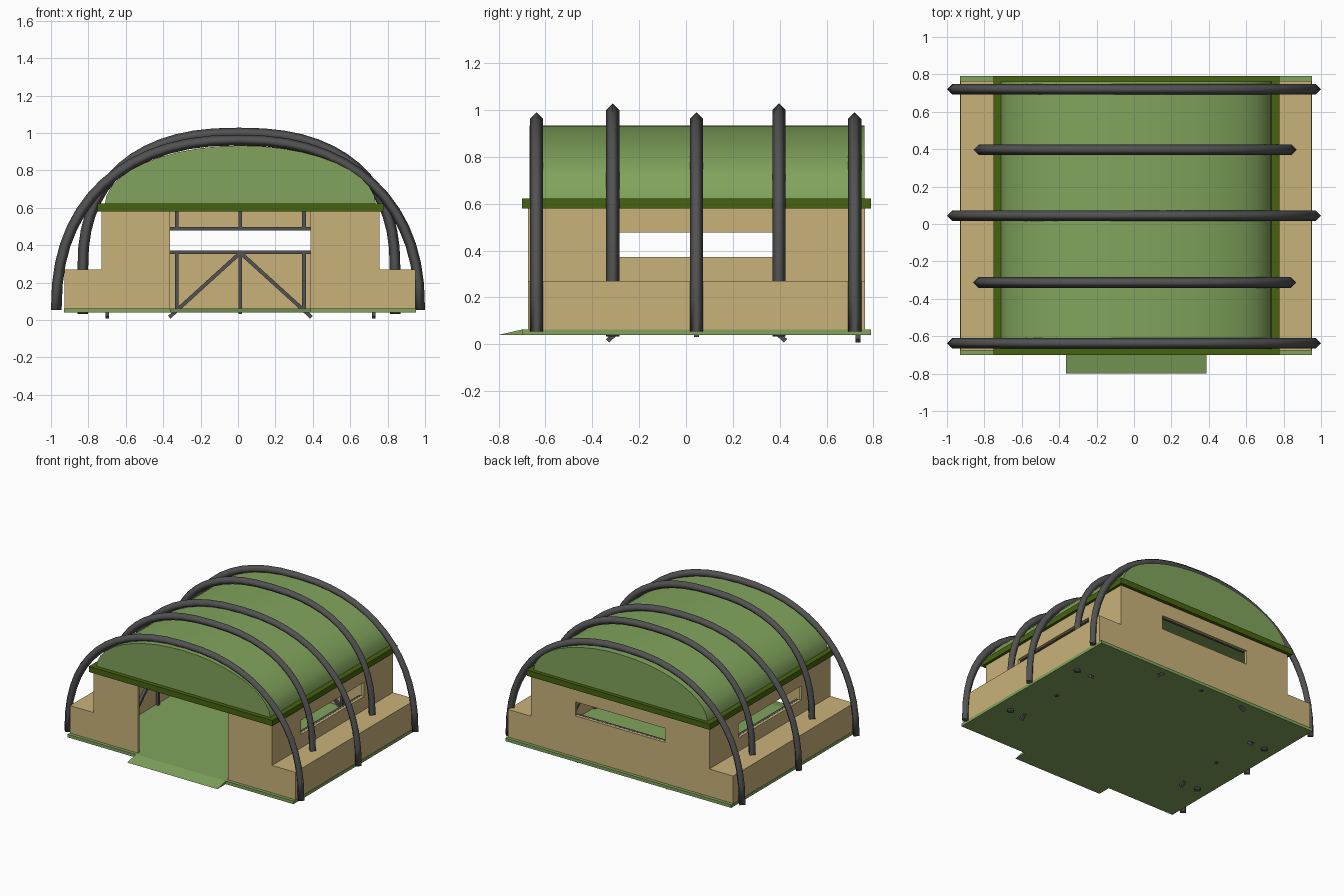
import bpy, bmesh, math
from mathutils import Vector, Matrix

if "Cube" in bpy.data.objects:
    bpy.data.objects.remove(bpy.data.objects["Cube"])

def material(name, rgb):
    m = bpy.data.materials.new(name)
    m.diffuse_color = (*rgb, 1)
    m.use_nodes = True
    m.node_tree.nodes["Principled BSDF"].inputs["Base Color"].default_value = m.diffuse_color
    return m

SAND = material("sand", (0.59, 0.45, 0.195))
GREEN = material("leaf_green", (0.22, 0.37, 0.107))
OLIVE = material("dark_olive", (0.062, 0.125, 0.005))
GREY = material("dark_grey", (0.085, 0.085, 0.088))

def finish(name, bm, mat, smooth=None):
    bmesh.ops.recalc_face_normals(bm, faces=bm.faces)
    me = bpy.data.meshes.new(name)
    bm.to_mesh(me)
    bm.free()
    me.materials.append(mat)
    ob = bpy.data.objects.new(name, me)
    bpy.context.collection.objects.link(ob)
    if smooth:
        bpy.context.view_layer.objects.active = ob
        ob.select_set(True)
        bpy.ops.object.shade_smooth_by_angle(angle=math.radians(smooth))
        ob.select_set(False)
    return ob

def add_box(bm, x0, x1, y0, y1, z0, z1):
    mat = Matrix.Translation(((x0 + x1) / 2, (y0 + y1) / 2, (z0 + z1) / 2))
    bmesh.ops.create_cube(bm, size=1, matrix=mat @ Matrix.Diagonal((x1 - x0, y1 - y0, z1 - z0, 1)))

def boxes(name, mat, *dims):
    bm = bmesh.new()
    for d in dims:
        add_box(bm, *d)
    return finish(name, bm, mat)

def add_beam(bm, p, q, w):
    p, q = Vector(p), Vector(q)
    d = q - p
    rot = d.to_track_quat('Z', 'Y').to_matrix().to_4x4()
    bmesh.ops.create_cube(bm, size=1, matrix=Matrix.Translation((p + q) / 2) @ rot
                          @ Matrix.Diagonal((w, w, d.length, 1)))

def prism(name, mat, profile, axis, lo, hi, smooth=None):
    """Extrude a closed 2D profile along x or y."""
    bm = bmesh.new()
    put = (lambda a, z, t: (t, a, z)) if axis == 'x' else (lambda a, z, t: (a, t, z))
    ends = [[bm.verts.new(put(a, z, t)) for a, z in profile] for t in (lo, hi)]
    n = len(profile)
    for e in ends:
        bm.faces.new(e)
    for i in range(n):
        j = (i + 1) % n
        bm.faces.new((ends[0][i], ends[0][j], ends[1][j], ends[1][i]))
    return finish(name, bm, mat, smooth)

# Shared plan dimensions
X0, X1, Y0, Y1 = -0.73, 0.757, -0.675, 0.765
CX, CY = 0.0125, 0.045
T = 0.02                     # wall thickness
ZB, ZT = 0.055, 0.585        # wall bottom and top
W0, W1 = 0.372, 0.478        # window bottom and top
HW = 0.375                   # half width of door and windows

# Floor and entry ramp
boxes("floor_slab", GREEN, (-0.93, 0.953, -0.70, 0.79, 0.04, 0.063))
prism("entry_ramp", GREEN, [(-0.80, 0.04), (-0.70, 0.04), (-0.70, 0.063)], 'x', CX - HW, CX + HW)

# Front wall: one panel on each side of the doorway
boxes("front_wall", SAND,
      (X0, CX - HW, Y0, Y0 + T, ZB, ZT), (CX + HW, X1, Y0, Y0 + T, ZB, ZT))

# Back wall with window slot
boxes("back_wall", SAND,
      (X0, CX - HW, Y1 - T, Y1, ZB, ZT), (CX + HW, X1, Y1 - T, Y1, ZB, ZT),
      (CX - HW, CX + HW, Y1 - T, Y1, ZB, W0), (CX - HW, CX + HW, Y1 - T, Y1, W1, ZT))

# Side walls with window slots, and the low blocks beside them
for side, a, b, c, d in (("left", X0, X0 + T, -0.928, X0), ("right", X1 - T, X1, X1, 0.95)):
    boxes(side + "_wall", SAND,
          (a, b, Y0 + T, CY - HW, ZB, ZT), (a, b, CY + HW, Y1 - T, ZB, ZT),
          (a, b, CY - HW, CY + HW, ZB, W0), (a, b, CY - HW, CY + HW, W1, ZT))
    boxes(side + "_low_block", SAND, (c, d, Y0, Y1, 0.05, 0.27))

# Inner support frames under and over each window
def frame(name, place):
    bm = bmesh.new()
    w = 0.02
    for z in (0.362, 0.488):
        add_beam(bm, place(-HW, z), place(HW, z), w)
    for u in (-0.34, 0, 0.34):
        add_beam(bm, place(u, 0.032 if u == 0 else 0.05), place(u, 0.36), w)
        add_beam(bm, place(u, 0.49), place(u, ZT), w)
    for s in (-1, 1):
        add_beam(bm, place(0, 0.36), place(s * 0.38, 0.015), w)
    finish(name, bm, GREY)

frame("back_frame", lambda u, z: (CX + u, Y1 - T - 0.011, z))
frame("left_frame", lambda u, z: (X0 + T + 0.011, CY + u, z))
frame("right_frame", lambda u, z: (X1 - T - 0.011, CY + u, z))

# Roof trim ring
boxes("roof_trim", OLIVE,
      (-0.752, 0.777, -0.70, -0.655, 0.58, 0.623), (-0.752, 0.777, 0.745, 0.79, 0.58, 0.623),
      (-0.752, -0.70, -0.655, 0.745, 0.58, 0.623), (0.725, 0.777, -0.655, 0.745, 0.58, 0.623))

# Vaulted roof
N = 20
arc = [(CX + 0.725 * math.cos(math.pi * i / N), 0.615 + 0.318 * math.sin(math.pi * i / N))
       for i in range(N + 1)]
prism("vault_roof", GREEN, arc, 'y', -0.668, 0.762, 30)

# Hoops: diamond section swept along a squarish arch
def hoop(name, y, cx, a, z0, b, n, foot, r=0.0285, steps=28):
    path = []
    for i in range(steps + 1):
        t = math.pi * i / steps
        c, s = math.cos(t), max(math.sin(t), 0)
        path.append(Vector((cx + a * math.copysign(abs(c) ** (2 / n), c), 0, z0 + b * s ** (2 / n))))
    if foot < z0:
        path = [Vector((cx + a, 0, foot))] + path + [Vector((cx - a, 0, foot))]
    bm = bmesh.new()
    rings = []
    for i, p in enumerate(path):
        d = (path[min(i + 1, len(path) - 1)] - path[max(i - 1, 0)]).normalized()
        if i in (0, len(path) - 1):
            d = Vector((0, 0, 1 if i == 0 else -1))
        out = Vector((d.z, 0, -d.x)) * r
        side = Vector((0, r, 0))
        rings.append([bm.verts.new(p + o + Vector((0, y, 0))) for o in (out, side, -out, -side)])
    for r0, r1 in zip(rings, rings[1:]):
        for k in range(4):
            bm.faces.new((r0[k], r0[(k + 1) % 4], r1[(k + 1) % 4], r1[k]))
    bm.faces.new(rings[0])
    bm.faces.new(rings[-1])
    finish(name, bm, GREY, 91)

for label, y in (("front", -0.638), ("middle", 0.045), ("back", 0.72)):
    hoop(label + "_large_hoop", y, 0, 0.9715, 0.055, 0.907, 2.3, 0.055)
for label, y in (("front", -0.313), ("back", 0.397)):
    hoop(label + "_small_hoop", y, 0.005, 0.835, 0.27, 0.73, 2.4, 0.033)
